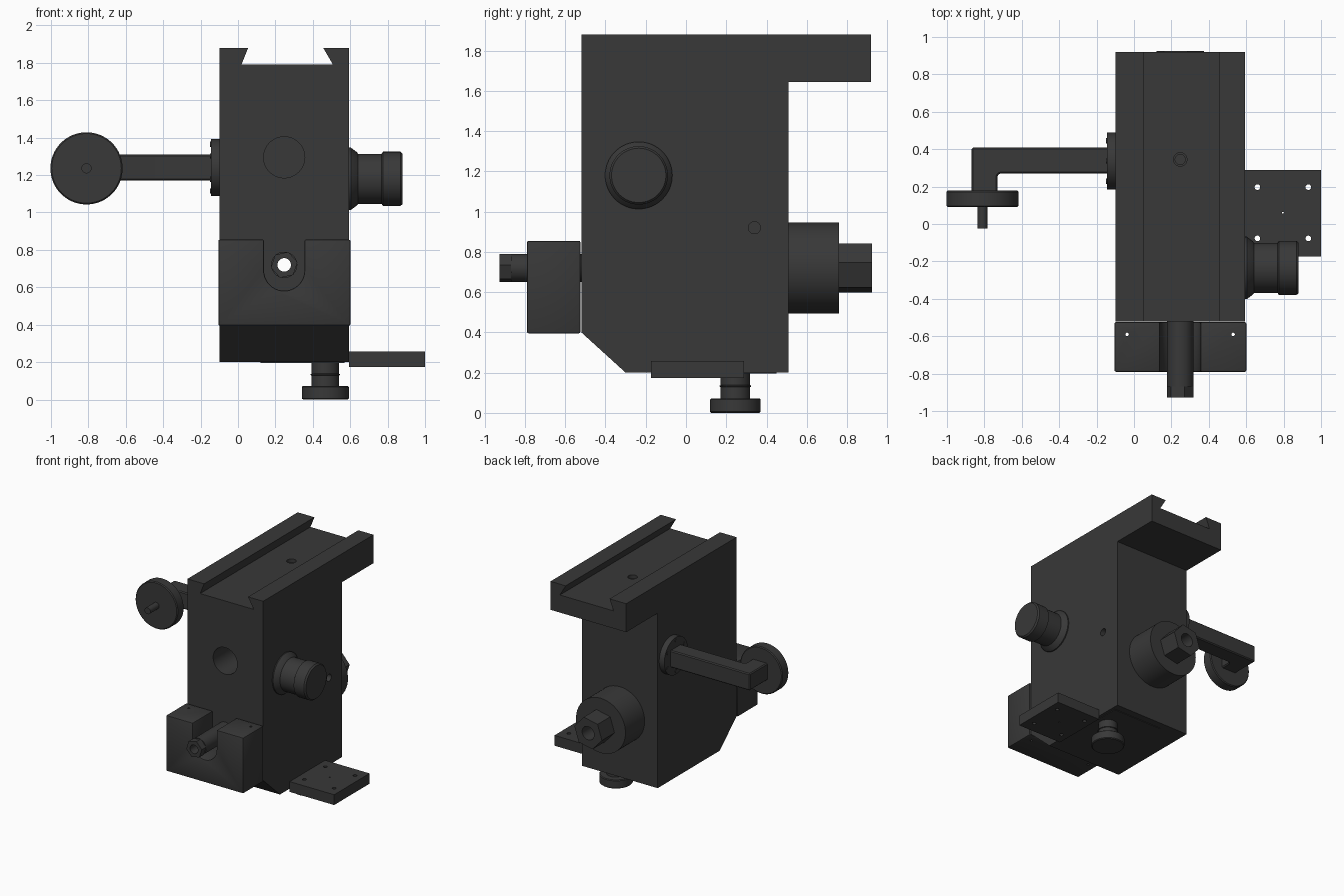
import bpy, bmesh, math

if "Cube" in bpy.data.objects:
    bpy.data.objects.remove(bpy.data.objects["Cube"])

metal = bpy.data.materials.new("dark grey metal")
metal.diffuse_color = (0.04, 0.04, 0.04, 1)
metal.use_nodes = True
metal.node_tree.nodes["Principled BSDF"].inputs["Base Color"].default_value = metal.diffuse_color


def finish(name, bm):
    bmesh.ops.recalc_face_normals(bm, faces=bm.faces)
    me = bpy.data.meshes.new(name)
    bm.to_mesh(me)
    bm.free()
    me.materials.append(metal)
    ob = bpy.data.objects.new(name, me)
    bpy.context.collection.objects.link(ob)
    return ob


def place(axis, a, b, t):
    """Map a cross-section point (a, b) at t along the axis to xyz."""
    return {'X': (t, a, b), 'Y': (a, t, b), 'Z': (a, b, t)}[axis]


def prism(name, axis, pts, t0, t1):
    bm = bmesh.new()
    lo = [bm.verts.new(place(axis, a, b, t0)) for a, b in pts]
    hi = [bm.verts.new(place(axis, a, b, t1)) for a, b in pts]
    n = len(pts)
    bm.faces.new(lo)
    bm.faces.new(hi)
    for i in range(n):
        j = (i + 1) % n
        bm.faces.new((lo[i], lo[j], hi[j], hi[i]))
    return finish(name, bm)


def rect(a0, a1, b0, b1):
    return [(a0, b0), (a1, b0), (a1, b1), (a0, b1)]


def circle(a, b, r, n=48, turn=0.0):
    return [(a + r * math.cos(turn + math.tau * i / n),
             b + r * math.sin(turn + math.tau * i / n)) for i in range(n)]


def lathe(name, axis, centre, profile, n=64):
    """Turn a list of (radius, position) around an axis, with flat ends."""
    bm = bmesh.new()
    rings = [[bm.verts.new(place(axis, a, b, t)) for a, b in circle(*centre, r, n)]
             for r, t in profile]
    for p, q in zip(rings, rings[1:]):
        for i in range(n):
            j = (i + 1) % n
            bm.faces.new((p[i], p[j], q[j], q[i]))
    bm.faces.new(rings[0])
    bm.faces.new(rings[-1])
    return finish(name, bm)


def apply_mod(ob, mod):
    bpy.context.view_layer.objects.active = ob
    bpy.ops.object.modifier_apply(modifier=mod.name)


def bevel(ob, width, segments=2):
    m = ob.modifiers.new("bevel", 'BEVEL')
    m.width, m.segments = width, segments
    m.limit_method = 'ANGLE'
    m.angle_limit = math.radians(40)
    apply_mod(ob, m)


def cut(ob, *cutters):
    for c in cutters:
        m = ob.modifiers.new("cut", 'BOOLEAN')
        m.operation, m.solver, m.object = 'DIFFERENCE', 'EXACT', c
        apply_mod(ob, m)
        bpy.data.objects.remove(c, do_unlink=True)


def hole(axis, a, b, r, t0, t1):
    return prism("hole_cutter", axis, circle(a, b, r), t0, t1)


CX, CZ = 0.247, 0.72          # axis of the lead screw
TURN = math.radians(12)       # twist of its hexagons

# Main body: side profile, dovetail groove along the top, bored holes
body = prism("body", 'X', [(-.52, .40), (-.30, .20), (.51, .20), (.51, 1.645),
                           (.92, 1.645), (.92, 1.88), (-.52, 1.88)], -.098, .594)
groove = prism("groove_cutter", 'Y', [(.018, 1.79), (.508, 1.79), (.450, 1.89),
                                      (.058, 1.89)], -.6, 1.0)
cut(body, groove,
    hole('Y', CX, 1.295, .11, -.6, -.22),
    hole('Y', CX, CZ, .036, -.6, .6),
    hole('X', .34, .92, .03, .45, .7),
    hole('Z', CX, .345, .027, 1.6, 1.85),
    hole('Z', CX, .345, .036, 1.76, 1.85))

# Front clamp block with a U-shaped slot and two small vertical holes
slot = [(CX - .108 * math.cos(math.pi * i / 20), .69 - .108 * math.sin(math.pi * i / 20))
        for i in range(21)]
block = prism("front_block", 'Y', [(-.105, .855), (-.105, .395), (.601, .395), (.601, .855),
                                   (CX + .108, .855)] + slot[::-1] + [(CX - .108, .855)],
              -.79, -.525)
bevel(block, .008)
cut(block, *[hole('Z', x, -.59, .009, .3, .95) for x in (-.037, .53)])

# Lead screw tube at the front with a hexagonal tip
tube = lathe("screw_tube", 'Y', (CX, CZ), [(.07, -.87), (.07, -.52)])
cut(tube, hole('Y', CX, CZ, .036, -1, -.4))
tip = prism("screw_tip", 'Y', circle(CX, CZ, .0725, 6, TURN), -.927, -.87)
cut(tip, hole('Y', CX, CZ, .036, -1, -.8))

# Rear collar and hexagonal nut
collar = lathe("rear_collar", 'Y', (CX, CZ), [(.226, .51), (.226, .76)])
cut(collar, hole('Y', CX, CZ, .055, .4, .9))
nut = prism("rear_nut", 'Y', circle(CX, CZ, .129, 6, TURN), .76, .925)
cut(nut, hole('Y', CX, CZ, .055, .7, 1))

# Right side knob
lathe("side_knob", 'X', (-.235, 1.18),
      [(.167, .594), (.167, .603), (.143, .635), (.134, .642), (.134, .768), (.145, .775),
       (.145, .868), (.135, .88)])

# Left crank: flange with screws, bent arm, disc and handle pin
lathe("crank_flange", 'X', (.337, 1.24), [(.153, -.098), (.153, -.145)])
for a, b in circle(.337, 1.24, .125, 6, math.pi / 6):
    lathe("flange_screw", 'X', (a, b), [(.014, -.14), (.014, -.149)], 16)
elbow = [(-.71 - .02 * math.sin(math.pi * i / 8), .25 + .02 * math.cos(math.pi * i / 8))
         for i in range(5)]
arm = prism("crank_arm", 'Z', [(-.13, .27)] + elbow + [(-.73, .17), (-.868, .17),
                                                       (-.868, .408), (-.13, .408)], 1.17, 1.31)
bevel(arm, .008, 1)
lathe("crank_disc", 'Y', (-.81, 1.236), [(.186, .178), (.193, .171), (.193, .097), (.186, .09)])
lathe("crank_pin", 'Y', (-.81, 1.236), [(.027, .1), (.027, -.025)], 32)

# Knob under the body with its cover plate
prism("bottom_cover", 'Z', rect(.12, .57, .04, .45), .195, .201)
lathe("bottom_knob", 'Z', (.467, .245),
      [(.119, 0), (.126, .006), (.126, .066), (.12, .072), (.073, .072), (.073, .128),
       (.079, .131), (.079, .135), (.073, .138), (.073, .197)])

# Side mounting plate with four corner holes and a small centre hole
plate = prism("side_plate", 'Z', rect(.594, 1.0, -.173, .289), .173, .258)
cut(plate, *[hole('Z', x, y, .015, .1, .3) for x in (.66, .932) for y in (-.077, .197)],
    hole('Z', .796, .06, .005, .1, .3))

# Smooth the round parts, keep the edges sharp
for ob in bpy.data.objects:
    ob.select_set(True)
bpy.context.view_layer.objects.active = body
bpy.ops.object.shade_smooth_by_angle(angle=math.radians(30))
